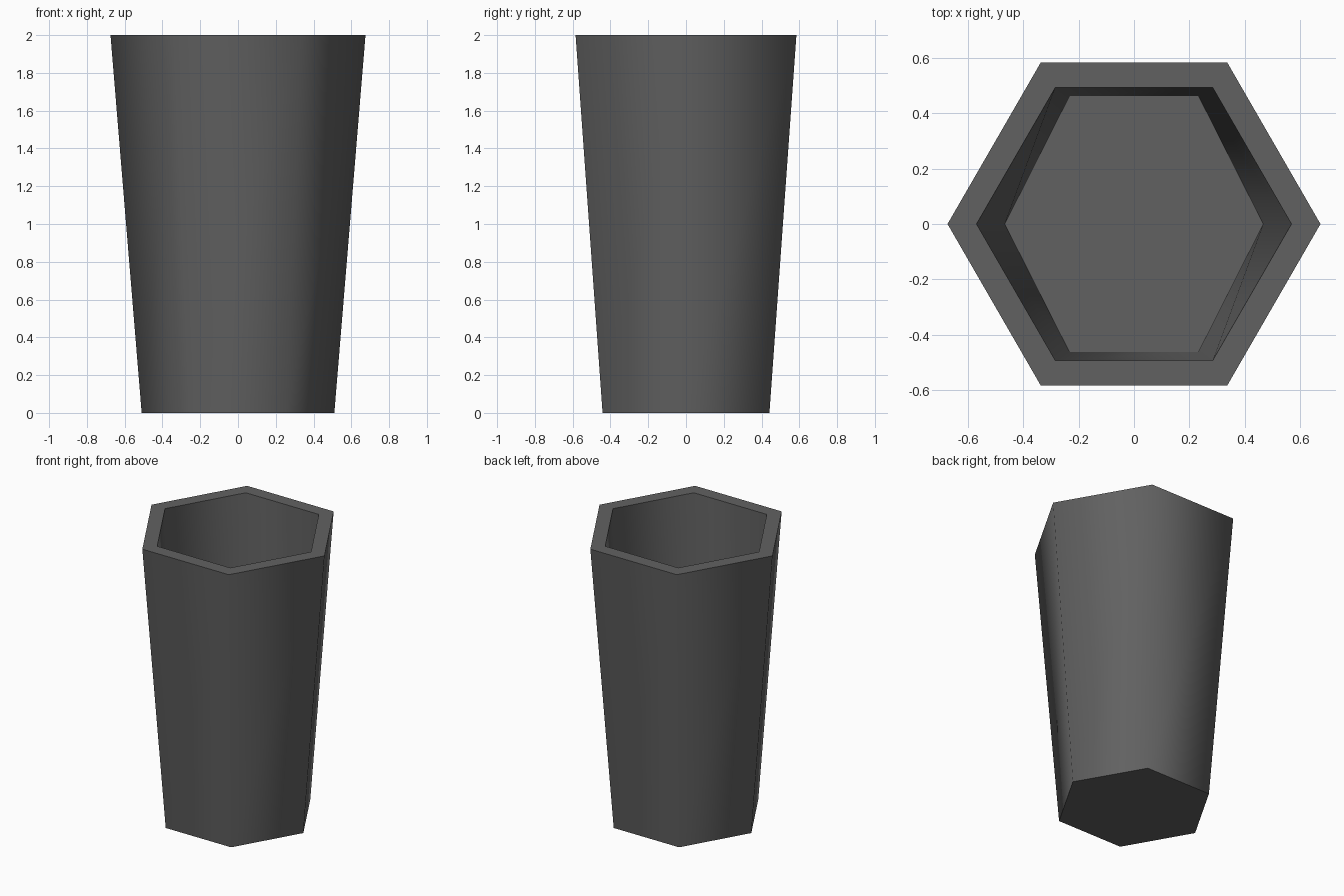
import bpy
import bmesh
from math import cos, sin, pi, radians

cube = bpy.data.objects.get("Cube")
if cube:
    bpy.data.objects.remove(cube, do_unlink=True)

SIDES = 6

# Dark grey material
grey = bpy.data.materials.new("dark grey")
grey.use_nodes = True
colour = (0.12, 0.12, 0.12, 1.0)
grey.diffuse_color = colour
grey.node_tree.nodes["Principled BSDF"].inputs["Base Color"].default_value = colour

bm = bmesh.new()


def ring(rx, ry, z):
    """Hexagonal loop with corners on the x axis."""
    return [bm.verts.new((rx * cos(2 * pi * i / SIDES), ry * sin(2 * pi * i / SIDES), z))
            for i in range(SIDES)]


# Loops from the base, up the outside, over the rim and down to the inner floor
loops = [
    ring(0.51, 0.51, 0),
    ring(0.675, 0.675, 2),
    ring(0.57, 0.57, 2),
    ring(0.468, 0.534, 0.5),
]
for low, high in zip(loops, loops[1:]):
    for i in range(SIDES):
        j = (i + 1) % SIDES
        bm.faces.new((low[i], low[j], high[j], high[i]))

# Base and inner floor
bm.faces.new(loops[0][::-1])
bm.faces.new(loops[-1])
bmesh.ops.recalc_face_normals(bm, faces=bm.faces[:])

mesh = bpy.data.meshes.new("hexagonal_cup")
bm.to_mesh(mesh)
bm.free()
mesh.materials.append(grey)
cup = bpy.data.objects.new("hexagonal_cup", mesh)
bpy.context.collection.objects.link(cup)

# Soft shading round the walls, crisp rim and base
bpy.ops.object.select_all(action="DESELECT")
cup.select_set(True)
bpy.context.view_layer.objects.active = cup
bpy.ops.object.shade_smooth_by_angle(angle=radians(75))
